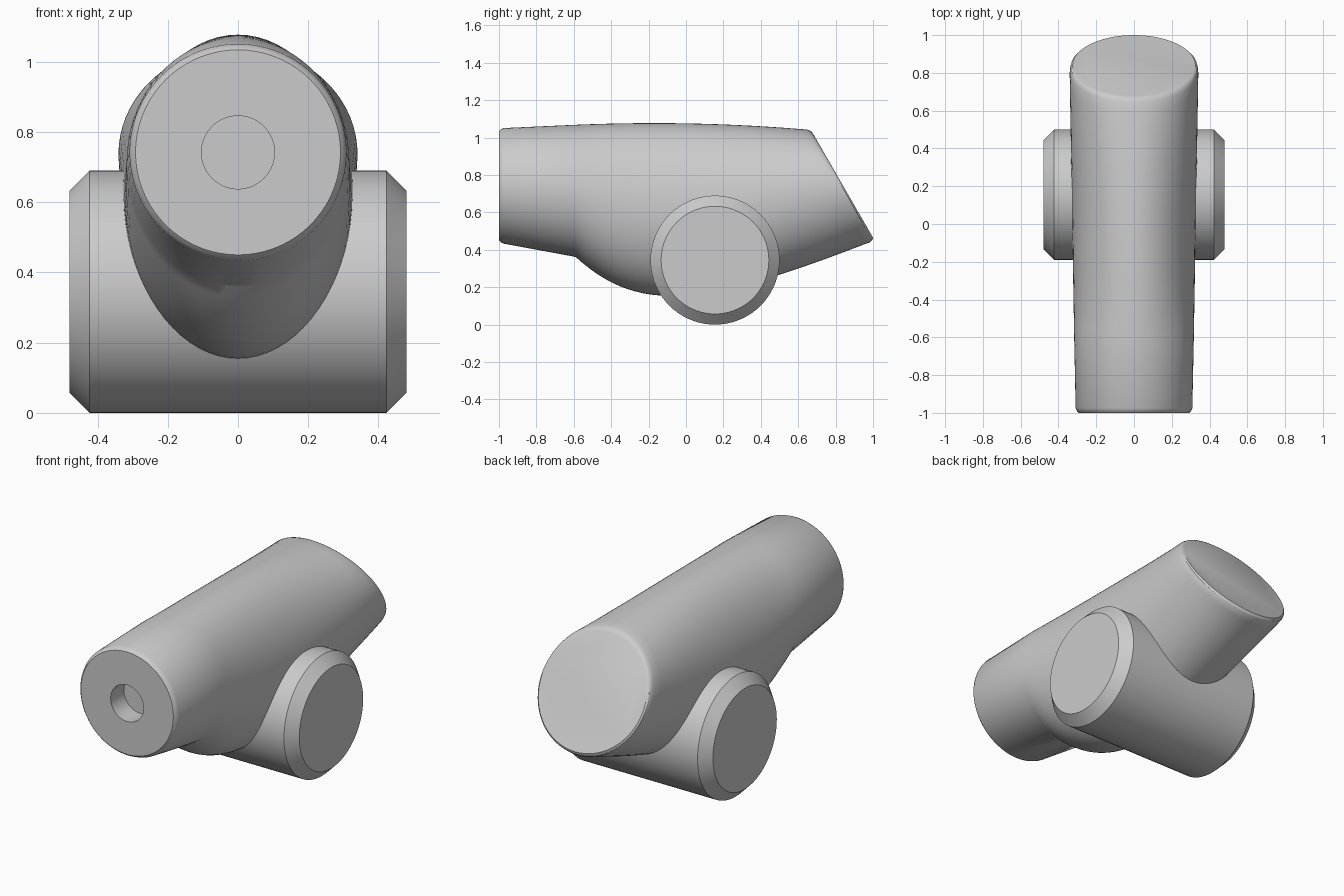
import bpy, bmesh, math
from mathutils import Vector, Matrix
from mathutils.geometry import interpolate_bezier

cube = bpy.data.objects.get("Cube")
if cube:
    bpy.data.objects.remove(cube, do_unlink=True)

grey = bpy.data.materials.new("light grey")
grey.use_nodes = True
colour = (0.6, 0.6, 0.6, 1)
grey.diffuse_color = colour
grey.node_tree.nodes["Principled BSDF"].inputs["Base Color"].default_value = colour

SIDES = 72


def finish(name, bm):
    bmesh.ops.recalc_face_normals(bm, faces=bm.faces)
    mesh = bpy.data.meshes.new(name)
    bm.to_mesh(mesh)
    bm.free()
    mesh.materials.append(grey)
    obj = bpy.data.objects.new(name, mesh)
    bpy.context.collection.objects.link(obj)
    bpy.ops.object.select_all(action="DESELECT")
    obj.select_set(True)
    bpy.context.view_layer.objects.active = obj
    bpy.ops.object.shade_smooth_by_angle(angle=math.radians(30))
    return obj


def point(y, z):
    return Vector((0, y, z))


def upright(y, z, radius):
    """Upright round section: top point, bottom point, half width."""
    return point(y, z + radius), point(y, z - radius), radius


def loft(name, sections):
    """Skin elliptical sections, each spanning a top and a bottom point."""
    bm = bmesh.new()
    rings = []
    for top, bottom, width in sections:
        centre, half = (top + bottom) / 2, (top - bottom) / 2
        ring = []
        for i in range(SIDES):
            a = math.tau * i / SIDES
            side = Vector((width * math.sin(a), 0, 0))
            ring.append(bm.verts.new(centre + half * math.cos(a) + side))
        rings.append(ring)
    for r, s in zip(rings, rings[1:]):
        for i in range(SIDES):
            j = (i + 1) % SIDES
            bm.faces.new((r[i], r[j], s[j], s[i]))
    bm.faces.new(rings[0])
    bm.faces.new(rings[-1])
    return finish(name, bm)


# Front end: blind hole, flat face, eased rim, then a slight flare
sections = [
    upright(-0.88, 0.742, 0.104),
    upright(-1, 0.742, 0.104),
    upright(-1, 0.742, 0.292),
    upright(-0.99, 0.742, 0.302),
    upright(-0.975, 0.742, 0.309),
]

# Main barrel: shallow arched top and a bulging belly
STEPS = 28
tops = interpolate_bezier(point(-0.6, 1.068), point(-0.2, 1.085),
                          point(0.2, 1.08), point(0.645, 1.043), STEPS)
bellies = interpolate_bezier(point(-0.59, 0.362), point(-0.25, 0.05),
                             point(0.1, 0.1), point(0.955, 0.43), STEPS)
for top, belly in zip(tops, bellies):
    middle = (top.y + belly.y) / 2
    sections.append((top, belly, 0.31 + 0.017 * (middle + 1)))

# Slanted back end with a rounded rim
sections += [
    (point(0.662, 1.038), point(0.98, 0.438), 0.338),
    (point(0.672, 1.03), point(0.995, 0.45), 0.334),
    (point(0.68, 1.02), point(1, 0.465), 0.325),
]
loft("barrel", sections)

# Cross cylinder with chamfered ends
bm = bmesh.new()
bmesh.ops.create_cone(bm, cap_ends=True, segments=SIDES, radius1=0.345,
                      radius2=0.345, depth=0.96)
rims = [e for e in bm.edges if abs(e.verts[0].co.z - e.verts[1].co.z) < 0.01]
bmesh.ops.bevel(bm, geom=rims, offset=0.057, offset_type="OFFSET",
                segments=1, affect="EDGES")
bmesh.ops.transform(bm, verts=bm.verts, matrix=Matrix.Translation((0, 0.155, 0.345))
                    @ Matrix.Rotation(math.pi / 2, 4, "Y"))
finish("cross_cylinder", bm)
